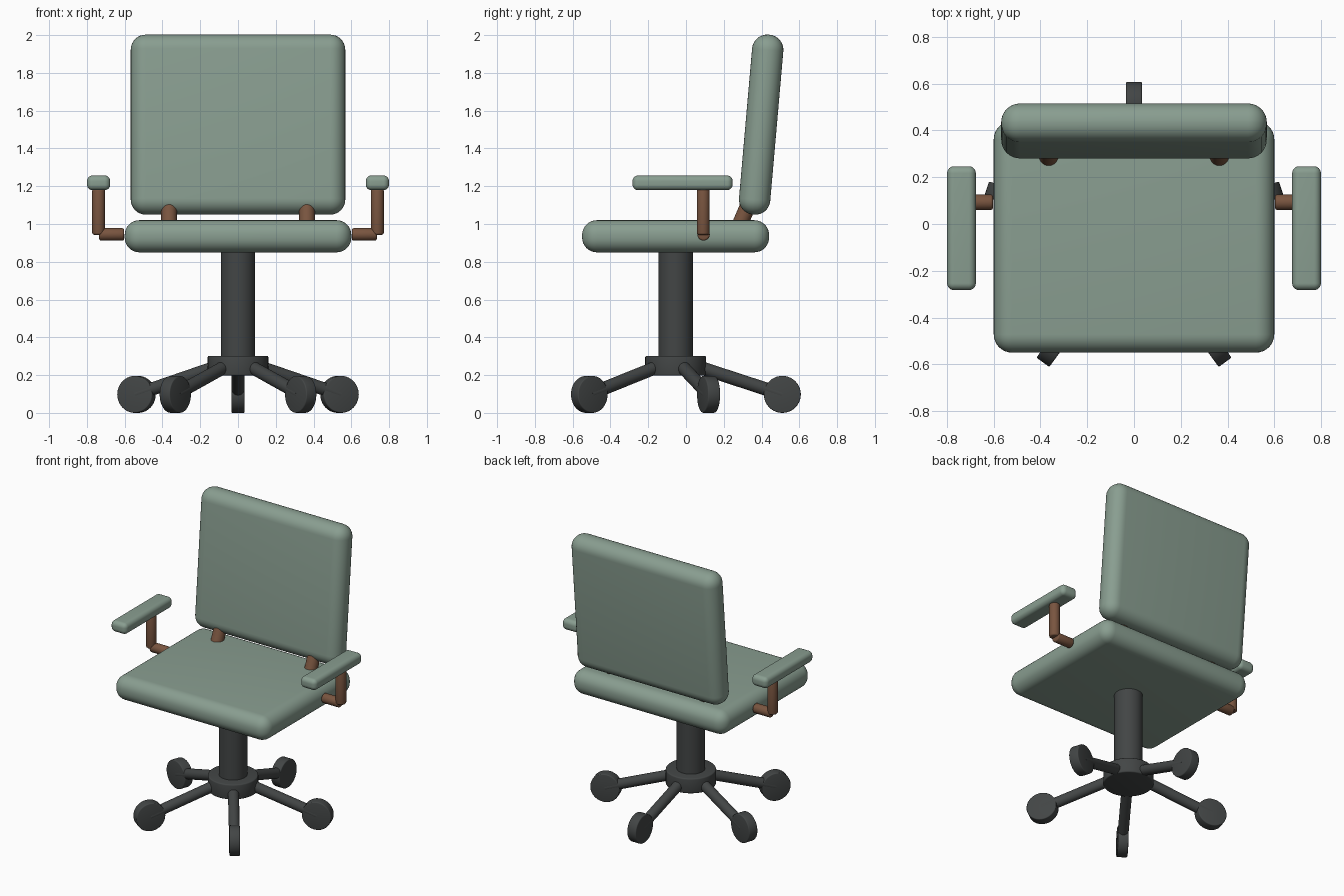
import bpy, math
from mathutils import Vector

if "Cube" in bpy.data.objects:
    bpy.data.objects.remove(bpy.data.objects["Cube"])


def material(name, rgb):
    m = bpy.data.materials.new(name)
    m.diffuse_color = (*rgb, 1)
    m.use_nodes = True
    m.node_tree.nodes["Principled BSDF"].inputs["Base Color"].default_value = m.diffuse_color
    return m


GREEN = material("green_fabric", (0.25, 0.34, 0.28))
BROWN = material("brown_wood", (0.19, 0.09, 0.05))
DARK = material("dark_metal", (0.055, 0.06, 0.06))


def finish(ob, name, mat, bevel, segments):
    ob.name = name
    ob.data.materials.append(mat)
    if bevel:
        mod = ob.modifiers.new("bevel", 'BEVEL')
        mod.width, mod.segments = bevel, segments
        mod.limit_method, mod.angle_limit = 'ANGLE', math.radians(40)
        bpy.ops.object.modifier_apply(modifier=mod.name)
    bpy.ops.object.shade_smooth_by_angle(angle=math.radians(35))
    return ob


def cushion(name, loc, size, bevel, tilt=0):
    bpy.ops.mesh.primitive_cube_add(size=1, location=loc)
    ob = bpy.context.object
    ob.scale = size
    bpy.ops.object.transform_apply(location=False, rotation=False, scale=True)
    ob.rotation_euler.x = tilt
    return finish(ob, name, GREEN, bevel, 8)


def rod(name, a, b, radius, mat, bevel=0.0):
    a, b = Vector(a), Vector(b)
    bpy.ops.mesh.primitive_cylinder_add(vertices=40, radius=radius,
                                        depth=(b - a).length, location=(a + b) / 2)
    ob = bpy.context.object
    ob.rotation_euler = (b - a).to_track_quat('Z', 'Y').to_euler()
    return finish(ob, name, mat, bevel, 3)


# Seat and reclined back
cushion("seat", (0, -0.055, 0.935), (1.2, 0.99, 0.17), 0.078)
cushion("backrest", (0, 0.398, 1.526), (1.136, 0.166, 0.956), 0.08, math.radians(-5))

# Back supports and armrests on both sides
for side, s in (("left", -1), ("right", 1)):
    rod(f"{side}_back_support", (s * 0.365, 0.265, 0.95), (s * 0.365, 0.355, 1.16), 0.042, BROWN)
    rod(f"{side}_arm_bracket", (s * 0.603, 0.093, 0.945), (s * 0.735, 0.093, 0.945), 0.033, BROWN, 0.01)
    rod(f"{side}_arm_post", (s * 0.738, 0.091, 0.943), (s * 0.738, 0.091, 1.185), 0.034, BROWN, 0.01)
    cushion(f"{side}_arm_pad", (s * 0.738, -0.018, 1.218), (0.123, 0.53, 0.078), 0.03)

# Column and hub
BASE_Y = -0.055
rod("column", (0, BASE_Y, 0.22), (0, BASE_Y, 0.86), 0.091, DARK)
rod("hub", (0, BASE_Y, 0.197), (0, BASE_Y, 0.302), 0.161, DARK, 0.008)

# Five legs, each ending in a wheel
for i in range(5):
    ang = math.radians(90 + 72 * i)
    out = Vector((math.cos(ang), math.sin(ang), 0))
    tangent = Vector((-out.y, out.x, 0))
    centre = Vector((0, BASE_Y, 0))
    end = centre + out * 0.565 + Vector((0, 0, 0.098))
    rod(f"leg_{i + 1}", centre + out * 0.1 + Vector((0, 0, 0.25)), end, 0.035, DARK)
    rod(f"wheel_{i + 1}", end - tangent * 0.034, end + tangent * 0.034, 0.098, DARK, 0.006)
